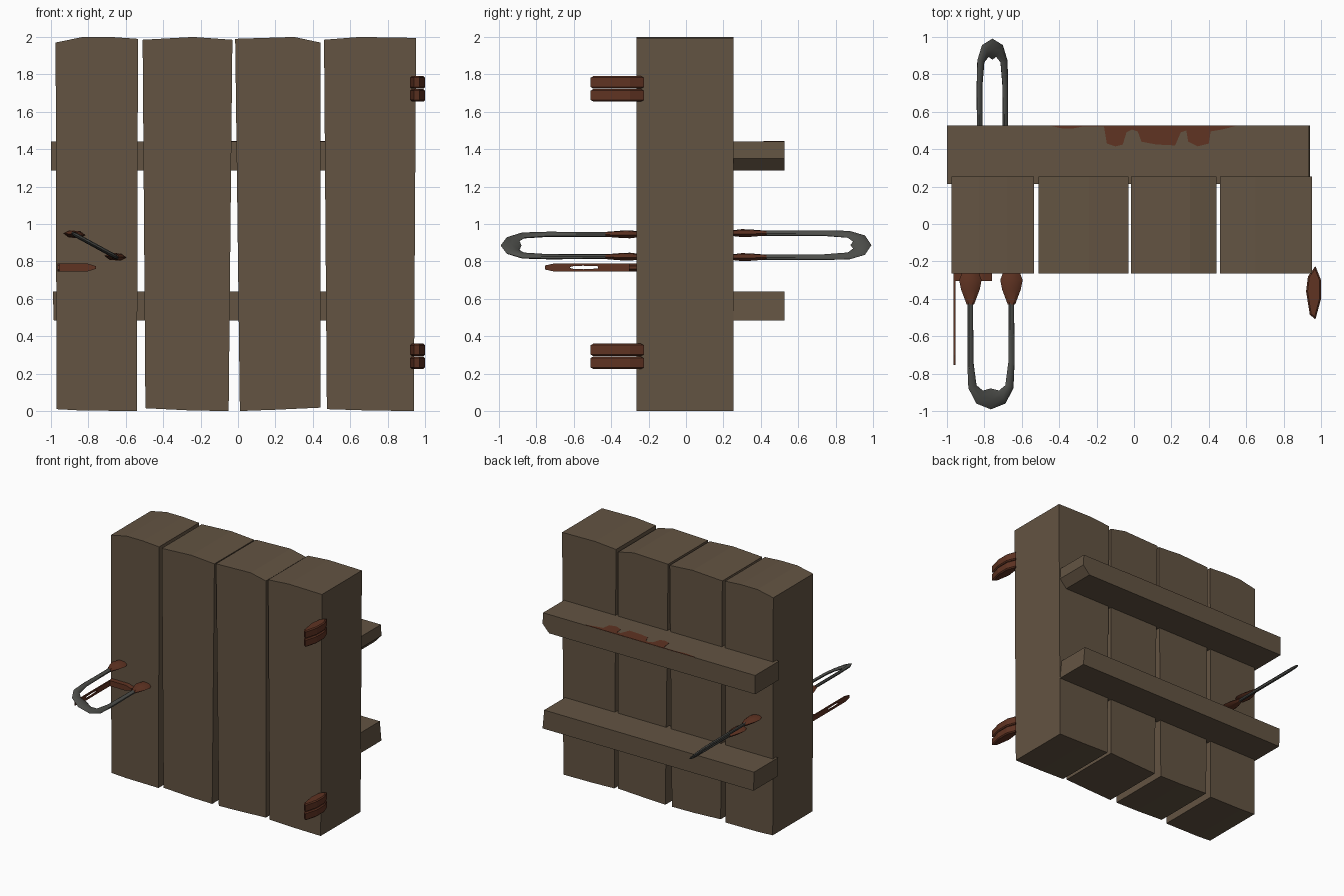
import bpy, bmesh, math
from mathutils import Vector

if "Cube" in bpy.data.objects:
    bpy.data.objects.remove(bpy.data.objects["Cube"], do_unlink=True)


def material(name, rgb):
    m = bpy.data.materials.new(name)
    m.use_nodes = True
    m.diffuse_color = (*rgb, 1)
    m.node_tree.nodes["Principled BSDF"].inputs["Base Color"].default_value = (*rgb, 1)
    return m


WOOD = material("weathered wood", (0.125, 0.088, 0.055))
RUST = material("rust", (0.115, 0.033, 0.016))
IRON = material("dark iron", (0.075, 0.077, 0.07))


def finish(name, bm, mat, smooth=False):
    bmesh.ops.recalc_face_normals(bm, faces=bm.faces[:])
    mesh = bpy.data.meshes.new(name)
    bm.to_mesh(mesh)
    bm.free()
    mesh.materials.append(mat)
    ob = bpy.data.objects.new(name, mesh)
    bpy.context.collection.objects.link(ob)
    if smooth:
        bpy.ops.object.select_all(action="DESELECT")
        ob.select_set(True)
        bpy.context.view_layer.objects.active = ob
        bpy.ops.object.shade_smooth_by_angle(angle=math.radians(40))
    return ob


def prism(name, points, axis, lo, hi, mat, bevel=0):
    """Extrude a flat outline along the y or z axis."""
    bm = bmesh.new()
    place = (lambda a, b: (a, lo, b)) if axis == "y" else (lambda a, b: (a, b, lo))
    face = bm.faces.new([bm.verts.new(place(a, b)) for a, b in points])
    move = Vector((0, hi - lo, 0)) if axis == "y" else Vector((0, 0, hi - lo))
    out = bmesh.ops.extrude_face_region(bm, geom=[face])["geom"]
    bmesh.ops.translate(bm, vec=move, verts=[g for g in out if isinstance(g, bmesh.types.BMVert)])
    if bevel:
        rims = [e for e in bm.edges if abs(e.verts[0].co.z - e.verts[1].co.z) < 1e-5]
        bmesh.ops.bevel(bm, geom=rims, offset=bevel, segments=1, affect="EDGES")
    return finish(name, bm, mat)


def loft(name, path, centre, tilt, thick, mat, sides=8):
    """Sweep an oval along (u, y, half width) points in a plane tilted about y."""
    U = Vector((math.cos(tilt), 0, -math.sin(tilt)))
    V = Vector((math.sin(tilt), 0, math.cos(tilt)))
    Y = Vector((0, 1, 0))
    bm = bmesh.new()
    rings = []
    for i, (u, y, w) in enumerate(path):
        a, b = path[max(i - 1, 0)], path[min(i + 1, len(path) - 1)]
        along = Vector((b[0] - a[0], b[1] - a[1])).normalized()
        across = U * along.y - Y * along.x
        mid = Vector(centre) + U * u + Y * y
        t = thick[i] if isinstance(thick, list) else thick
        turns = [2 * math.pi * k / sides for k in range(sides)]
        rings.append([bm.verts.new(mid + across * w * math.cos(q) + V * t * math.sin(q)) for q in turns])
    for r, s in zip(rings, rings[1:]):
        for k in range(sides):
            j = (k + 1) % sides
            bm.faces.new((r[k], r[j], s[j], s[k]))
    bm.faces.new(rings[0])
    bm.faces.new(rings[-1])
    return finish(name, bm, mat, True)


# Four uneven planks, outlined from the front
planks = [
    [(-.97, .01), (-.84, .003), (-.54, 0), (-.535, 1.99), (-.68, 2), (-.83, 2), (-.975, 1.97)],
    [(-.495, .015), (-.25, .003), (-.05, 0), (-.03, 1.985), (-.24, 2), (-.51, 1.985)],
    [(.01, 0), (.2, .007), (.44, .018), (.44, 1.97), (.3, 2), (-.015, 1.99)],
    [(.475, .01), (.7, .003), (.94, 0), (.952, 1.995), (.65, 2), (.46, 1.985)],
]
for i, outline in enumerate(planks):
    prism(f"plank_{i + 1}", outline, "y", -.265, .255, WOOD)

# Back rails with roughly sawn ends
prism("upper_rail", [(-1, 1.285), (.88, 1.285), (.94, 1.35), (.935, 1.44), (-1, 1.44)],
      "y", .215, .527, WOOD)
prism("lower_rail", [(-.985, .485), (.94, .485), (.925, .64), (-.99, .64)],
      "y", .215, .527, WOOD)

# Rust stain dripping across the upper rail
stain = [(-.45, .526), (-.38, .51), (-.33, .51), (-.28, .52), (-.16, .52), (-.145, .43),
         (-.1, .415), (-.06, .425), (-.04, .49), (-.01, .505), (.02, .495), (.04, .44),
         (.12, .425), (.22, .42), (.25, .49), (.28, .5), (.29, .44), (.34, .415),
         (.4, .43), (.41, .495), (.47, .505), (.55, .526)]
prism("rust_stain", stain, "z", 1.437, 1.443, RUST)

# Paired hinge knuckles on the left edge
knuckle = [(.97, -.225), (1, -.3), (1, -.4), (.97, -.51), (.94, -.485), (.92, -.36), (.93, -.28)]
for label, z in (("lower", .225), ("upper", 1.655)):
    for k in range(2):
        prism(f"{label}_hinge_knuckle_{k + 1}", knuckle, "z", z + k * .069, z + .066 + k * .069,
              RUST, .008)


# Iron pull handles on both faces, each with two flared mounts
def handle(name, centre, half, tilt, side):
    h = half
    bow = [(-h, .26, .017), (-h, .52, .017), (-h, .74, .019), (-h * .9, .87, .026),
           (-h * .55, .925, .04), (0, .935, .056), (h * .55, .925, .04), (h * .9, .87, .026),
           (h, .74, .019), (h, .52, .017), (h, .26, .017)]
    loft(name + "_bow", [(u, y * side, w) for u, y, w in bow], centre, tilt, .012, IRON)
    for end, s in (("right", -1), ("left", 1)):
        foot = (centre[0] + s * h * math.cos(tilt), 0, centre[2] - s * h * math.sin(tilt))
        flare = [(0, y * side, w) for y, w in ((.25, .042), (.3, .06), (.35, .05), (.43, .02))]
        loft(f"{name}_{end}_mount", flare, foot, .08, [.016, .022, .02, .014], RUST, 6)


handle("front_handle", (-.765, 0, .885), .125, math.radians(28.6), -1)
handle("back_handle", (-.757, 0, .887), .094, math.radians(43), 1)

# Latch: pointed plate on the face and a slotted hasp standing out from it
prism("latch_plate", [(-.965, .745), (-.81, .745), (-.76, .76), (-.76, .775), (-.81, .79), (-.965, .79)],
      "y", -.305, -.26, RUST)
outer = [(-.26, .745), (-.55, .745), (-.7, .745), (-.755, .757), (-.755, .778),
         (-.7, .79), (-.55, .79), (-.26, .79)]
inner = [(-.47, .762), (-.55, .758), (-.6, .76), (-.62, .765), (-.62, .77),
         (-.6, .775), (-.55, .777), (-.47, .774)]
bm = bmesh.new()
o, n = ([bm.verts.new((-.96, y, z)) for y, z in loop] for loop in (outer, inner))
for k in range(len(o)):
    j = (k + 1) % len(o)
    bm.faces.new((o[k], o[j], n[j], n[k]))
hasp = finish("latch_hasp", bm, RUST)
solid = hasp.modifiers.new("thickness", "SOLIDIFY")
solid.thickness = .01
solid.offset = 0
